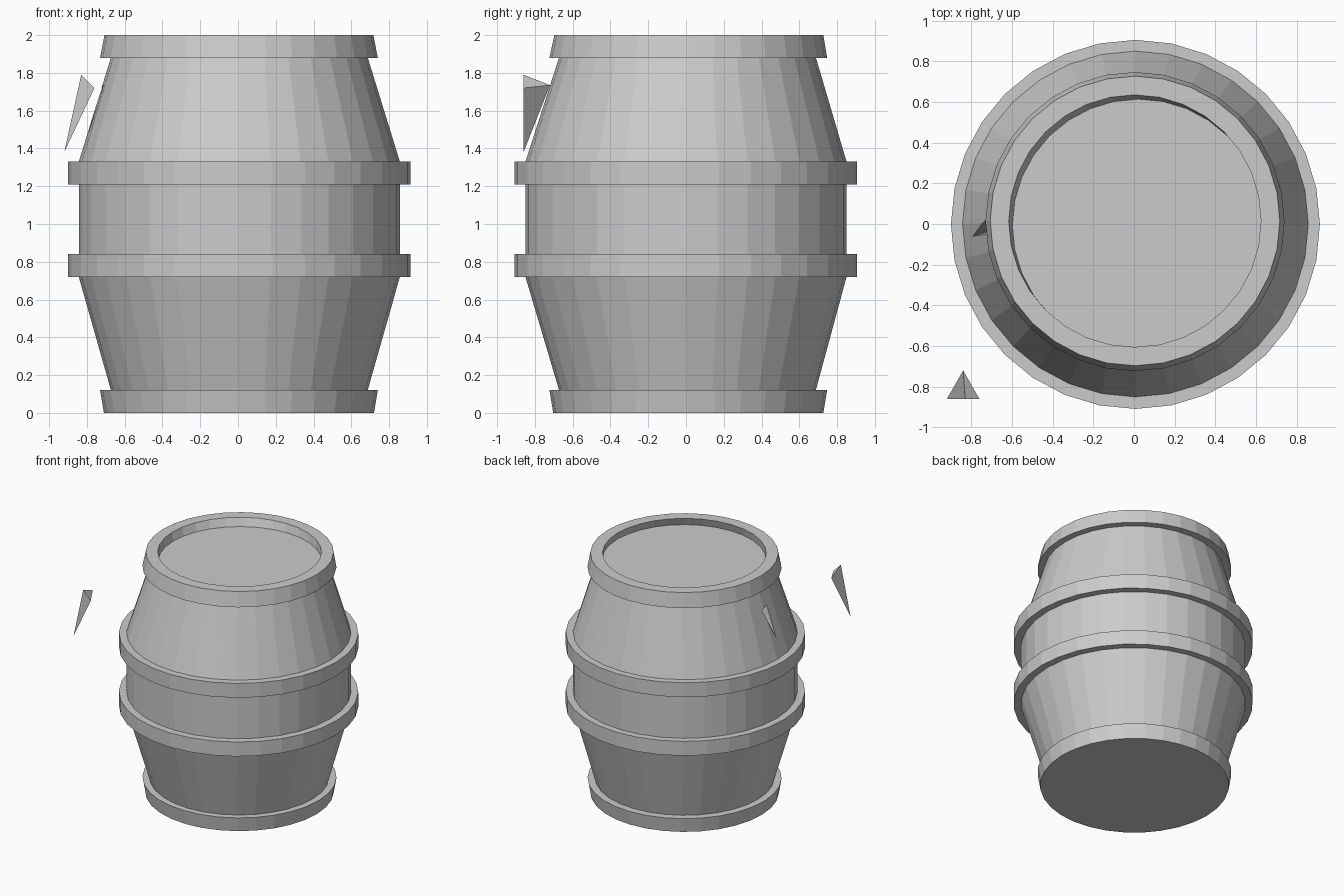
import bpy
import bmesh
import math
from mathutils import Vector

if "Cube" in bpy.data.objects:
    bpy.data.objects.remove(bpy.data.objects["Cube"])

SIDES = 32

grey = bpy.data.materials.new("plain_grey")
grey.diffuse_color = (0.6, 0.6, 0.6, 1)
grey.use_nodes = True
grey.node_tree.nodes["Principled BSDF"].inputs["Base Color"].default_value = grey.diffuse_color


def finish(name, bm):
    bmesh.ops.recalc_face_normals(bm, faces=bm.faces)
    mesh = bpy.data.meshes.new(name)
    bm.to_mesh(mesh)
    bm.free()
    mesh.materials.append(grey)
    obj = bpy.data.objects.new(name, mesh)
    bpy.context.collection.objects.link(obj)
    return obj


def lathe(name, rings, closed=False):
    """Flat-sided solid from rings of (radius, z, centre x, centre y)."""
    bm = bmesh.new()
    loops = []
    for r, z, cx, cy in rings:
        loops.append([bm.verts.new((cx + r * math.cos(2 * math.pi * i / SIDES),
                                    cy + r * math.sin(2 * math.pi * i / SIDES), z))
                      for i in range(SIDES)])
    pairs = list(zip(loops, loops[1:]))
    if closed:
        pairs.append((loops[-1], loops[0]))
    for a, b in pairs:
        for i in range(SIDES):
            j = (i + 1) % SIDES
            bm.faces.new((a[i], a[j], b[j], b[i]))
    if not closed:
        bm.faces.new(loops[0])
        bm.faces.new(loops[-1])
    return finish(name, bm)


def tetra(name, points):
    bm = bmesh.new()
    v = [bm.verts.new(p) for p in points]
    for a, b, c in ((0, 1, 2), (0, 1, 3), (1, 2, 3), (2, 0, 3)):
        bm.faces.new((v[a], v[b], v[c]))
    return finish(name, bm)


# Barrel body: two tapered ends and a straight middle
body = lathe("barrel_body", [
    (0.674, 0.10, 0.007, 0.008), (0.85, 0.72, 0.007, 0.0),
    (0.85, 1.33, 0.007, 0.0), (0.674, 1.90, 0.007, 0.008)])

# Middle hoops
for name, low in (("lower_hoop", 0.72), ("upper_hoop", 1.21)):
    lathe(name, [(r, low + h, 0.007, -0.002) for r, h in
                 ((0.80, 0), (0.907, 0), (0.907, 0.12), (0.80, 0.12))], closed=True)

# Bottom rim with flat base
lathe("bottom_rim", [(0.715, 0.0, 0.005, 0.012), (0.735, 0.12, 0.005, 0.012),
                     (0.64, 0.12, 0.005, 0.012)])

# Top rim with a slightly off-centre sunken lid
lathe("top_rim_and_lid", [
    (0.64, 1.88, 0.005, 0.012), (0.735, 1.88, 0.005, 0.012),
    (0.712, 2.0, 0.005, 0.015), (0.62, 2.0, 0.004, 0.015),
    (0.62, 1.935, 0.022, -0.006)])

# Loose splinter beside the barrel
tetra("loose_splinter", [(-0.83, -0.86, 1.79), (-0.76, -0.86, 1.72),
                         (-0.92, -0.86, 1.38), (-0.84, -0.72, 1.735)])

# Matching notch in the barrel side
apex = Vector((-0.62, -0.01, 1.69))
mouth = [Vector(p) for p in ((-0.73, 0.03, 1.72), (-0.72, -0.05, 1.74),
                             (-0.81, -0.065, 1.45))]
cutter = tetra("notch_cutter", [apex + (p - apex) * 1.3 for p in mouth] + [apex])
cutter.hide_render = True
cutter.hide_viewport = True
cut = body.modifiers.new("notch", 'BOOLEAN')
cut.operation = 'DIFFERENCE'
cut.solver = 'EXACT'
cut.object = cutter
